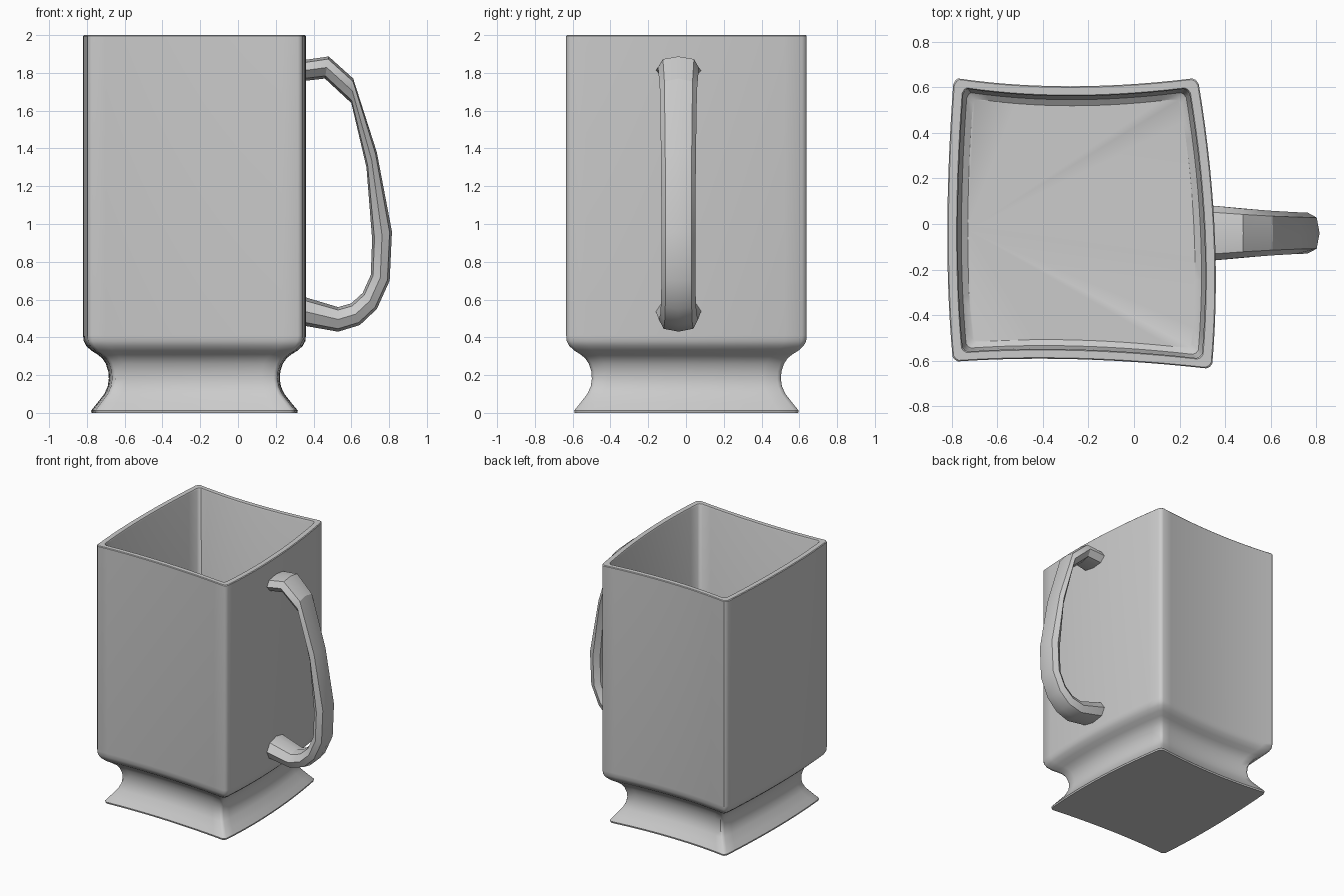
import bpy
import bmesh
import math
from mathutils import Vector

cube = bpy.data.objects.get("Cube")
if cube:
    bpy.data.objects.remove(cube, do_unlink=True)

grey = bpy.data.materials.new("plain grey")
grey.use_nodes = True
colour = (0.6, 0.6, 0.6, 1)
grey.diffuse_color = colour
grey.node_tree.nodes["Principled BSDF"].inputs["Base Color"].default_value = colour


def loft(name, rings, angle):
    """Skin a list of equal-length rings and cap both ends."""
    bm = bmesh.new()
    loops = [[bm.verts.new(p) for p in ring] for ring in rings]
    count = len(loops[0])
    for low, high in zip(loops, loops[1:]):
        for i in range(count):
            j = (i + 1) % count
            bm.faces.new((low[i], low[j], high[j], high[i]))
    bm.faces.new(loops[0][::-1])
    bm.faces.new(loops[-1])
    bmesh.ops.recalc_face_normals(bm, faces=bm.faces[:])
    mesh = bpy.data.meshes.new(name)
    bm.to_mesh(mesh)
    bm.free()
    mesh.materials.append(grey)
    obj = bpy.data.objects.new(name, mesh)
    bpy.context.collection.objects.link(obj)
    bpy.ops.object.select_all(action="DESELECT")
    obj.select_set(True)
    bpy.context.view_layer.objects.active = obj
    bpy.ops.object.shade_smooth_by_angle(angle=math.radians(angle))
    return obj


# Four-sided outline: each side is a gentle curve through its middle point
corners = [Vector(p) for p in ((-0.795, -0.605), (0.342, -0.637), (0.28, 0.642), (-0.792, 0.642))]
middles = [Vector(p) for p in ((-0.25, -0.594), (0.354, -0.02), (-0.28, 0.605), (-0.82, -0.03))]
STEPS = 14
outline = []
for k in range(4):
    a, m, b = corners[k], middles[k], corners[(k + 1) % 4]
    control = 2 * m - (a + b) / 2
    for i in range(STEPS + 1):
        t = 0.02 + 0.96 * i / STEPS
        outline.append(a * (1 - t) ** 2 + control * 2 * t * (1 - t) + b * t * t)
    outline.append(b * 0.985 + Vector((-0.235, 0)) * 0.015)

# Body profile as (height, inset): foot, waist, wall, rim, inside wall, floor
profile = [(0, 0.045), (0.012, 0.042), (0.05, 0.073), (0.1, 0.112), (0.14, 0.13),
           (0.18, 0.136), (0.22, 0.133), (0.26, 0.12), (0.29, 0.1), (0.31, 0.075),
           (0.33, 0.043), (0.355, 0.016), (0.38, 0.003), (0.41, 0), (1.995, 0),
           (2, 0.005), (2, 0.041), (1.99, 0.046), (0.46, 0.052), (0.42, 0.062), (0.4, 0.09)]


def section(z, inset):
    sx, sy = 1 - inset / 0.585, 1 - inset / 0.635
    return [(-0.235 + (p.x + 0.235) * sx, p.y * sy, z) for p in outline]


loft("mug_body", [section(z, d) for z, d in profile], 35)

# Handle: paired outer and inner points (x, z) with the half width at each station
outer = [(0.33, 1.865), (0.48, 1.887), (0.61, 1.77), (0.735, 1.38), (0.815, 0.96),
         (0.803, 0.7), (0.735, 0.55), (0.645, 0.465), (0.53, 0.43), (0.33, 0.465)]
inner = [(0.33, 1.755), (0.46, 1.77), (0.6, 1.64), (0.68, 1.3), (0.71, 0.92),
         (0.703, 0.73), (0.66, 0.635), (0.6, 0.58), (0.53, 0.56), (0.33, 0.62)]
widths = [0.122, 0.108, 0.098, 0.092, 0.09, 0.09, 0.092, 0.096, 0.104, 0.122]

# Cross-section as (fraction from outer to inner, fraction of half width)
half = [(0.12, 0.76), (0.5, 1), (0.88, 0.68)]
shape = [(0, 0)] + half + [(1, 0)] + [(f, -w) for f, w in reversed(half)]
rings = []
for o, i, width in zip(outer, inner, widths):
    rings.append([(o[0] + (i[0] - o[0]) * f, -0.04 + width * w, o[1] + (i[1] - o[1]) * f)
                  for f, w in shape])
loft("handle", rings, 30)
